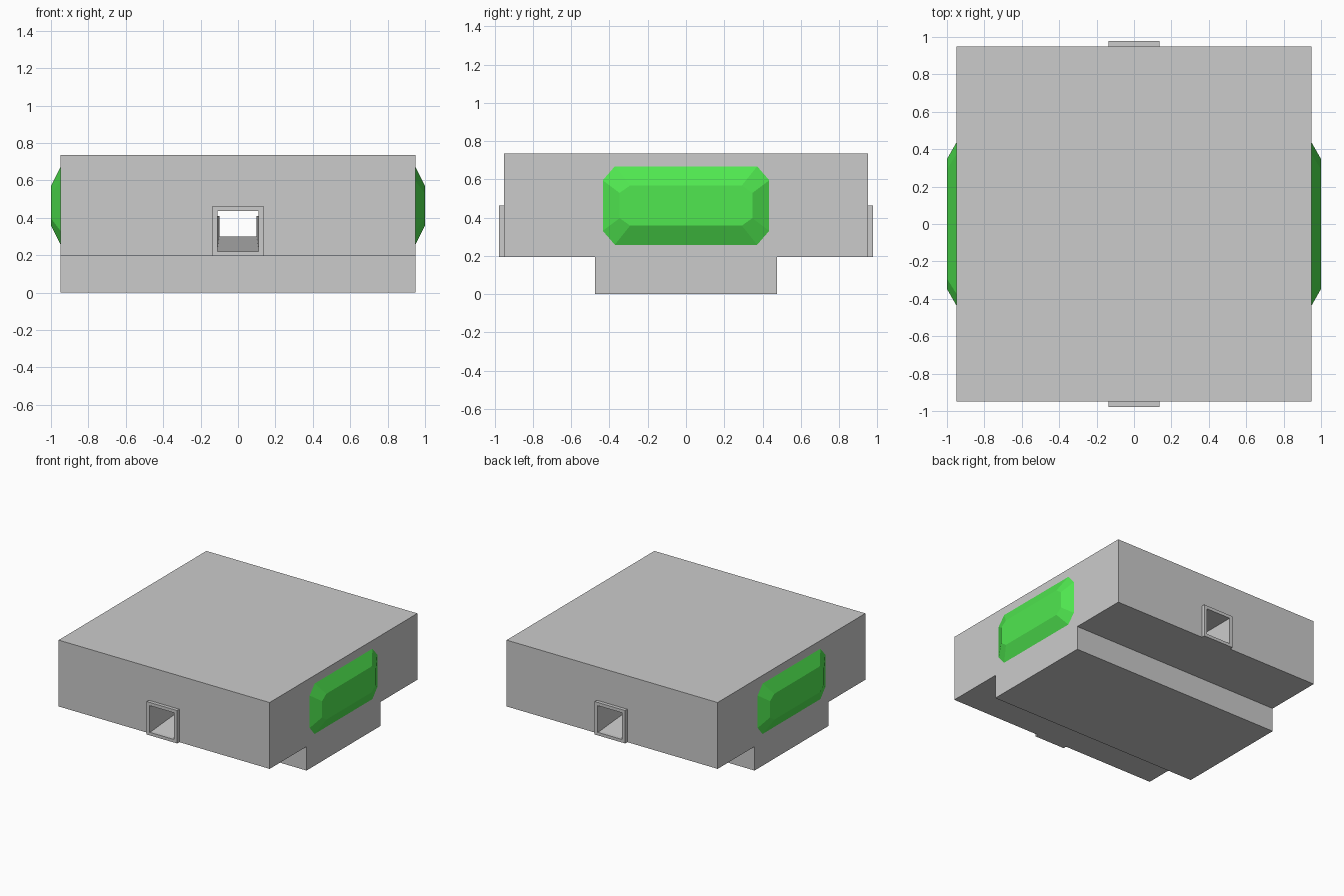
import bpy, bmesh
from mathutils import Vector

if "Cube" in bpy.data.objects:
    bpy.data.objects.remove(bpy.data.objects["Cube"])


def mesh_object(name, bm):
    bmesh.ops.recalc_face_normals(bm, faces=bm.faces[:])
    me = bpy.data.meshes.new(name)
    bm.to_mesh(me)
    bm.free()
    ob = bpy.data.objects.new(name, me)
    bpy.context.collection.objects.link(ob)
    return ob


def box(name, lo, hi):
    bm = bmesh.new()
    bmesh.ops.create_cube(bm, size=1)
    for v in bm.verts:
        v.co = [(a + b) / 2 + c * (b - a) for a, b, c in zip(lo, hi, v.co)]
    return mesh_object(name, bm)


def prism(name, profile, offset):
    """Extrude a flat outline along an offset."""
    bm = bmesh.new()
    face = bm.faces.new([bm.verts.new(p) for p in profile])
    ext = bmesh.ops.extrude_face_region(bm, geom=[face])["geom"]
    bmesh.ops.translate(bm, vec=Vector(offset),
                        verts=[g for g in ext if isinstance(g, bmesh.types.BMVert)])
    return mesh_object(name, bm)


def cut(ob, cutter):
    mod = ob.modifiers.new("tunnel", 'BOOLEAN')
    mod.operation = 'DIFFERENCE'
    mod.solver = 'EXACT'
    mod.object = cutter
    cutter.hide_render = True
    cutter.hide_set(True)


def octagon(x, a, b, c, d):
    """Clipped rectangle: half sizes a (y), b (z); flat half lengths c, d."""
    zc = 0.463
    return [(x, y, zc + z) for y, z in
            [(c, b), (-c, b), (-a, d), (-a, -d), (-c, -b), (c, -b), (a, -d), (a, d)]]


# Body and narrower base
body = box("body", (-0.95, -0.95, 0.195), (0.95, 0.95, 0.735))
box("base", (-0.95, -0.475, 0), (0.95, 0.475, 0.195))

# Tunnel through the body, its floor rising gently to the middle
tunnel = prism("tunnel_cutter",
               [(-0.11, -1.1, 0.22), (-0.11, -0.95, 0.22), (-0.11, 0, 0.30),
                (-0.11, 0.95, 0.22), (-0.11, 1.1, 0.22),
                (-0.11, 1.1, 0.437), (-0.11, -1.1, 0.437)], (0.22, 0, 0))
cut(body, tunnel)

# Raised door frames at both tunnel mouths
for s, side in ((-1, "front"), (1, "back")):
    y0, y1 = sorted((s * 0.94, s * 0.978))
    frame = box(side + "_door_frame", (-0.137, y0, 0.195), (0.137, y1, 0.463))
    cut(frame, tunnel)

# Slightly tapered tunnel side walls
for s, side in ((-1, "left"), (1, "right")):
    prism(side + "_tunnel_wall",
          [(s * 0.112, -0.95, 0.22), (s * 0.1, 0, 0.22), (s * 0.112, 0.95, 0.22)],
          (0, 0, 0.19))

# Green faceted gems on both sides
green = bpy.data.materials.new("green")
green.diffuse_color = (0.08, 0.8, 0.08, 1)
green.use_nodes = True
green.node_tree.nodes["Principled BSDF"].inputs["Base Color"].default_value = green.diffuse_color
for s, side in ((-1, "left"), (1, "right")):
    bm = bmesh.new()
    rings = [[bm.verts.new(p) for p in octagon(s * x, *dims)] for x, dims in
             ((0.95, (0.435, 0.205, 0.372, 0.132)), (1.0, (0.347, 0.105, 0.292, 0.066)))]
    for ring in rings:
        bm.faces.new(ring)
    for i in range(8):
        j = (i + 1) % 8
        bm.faces.new([rings[0][i], rings[0][j], rings[1][j], rings[1][i]])
    mesh_object(side + "_gem", bm).data.materials.append(green)
